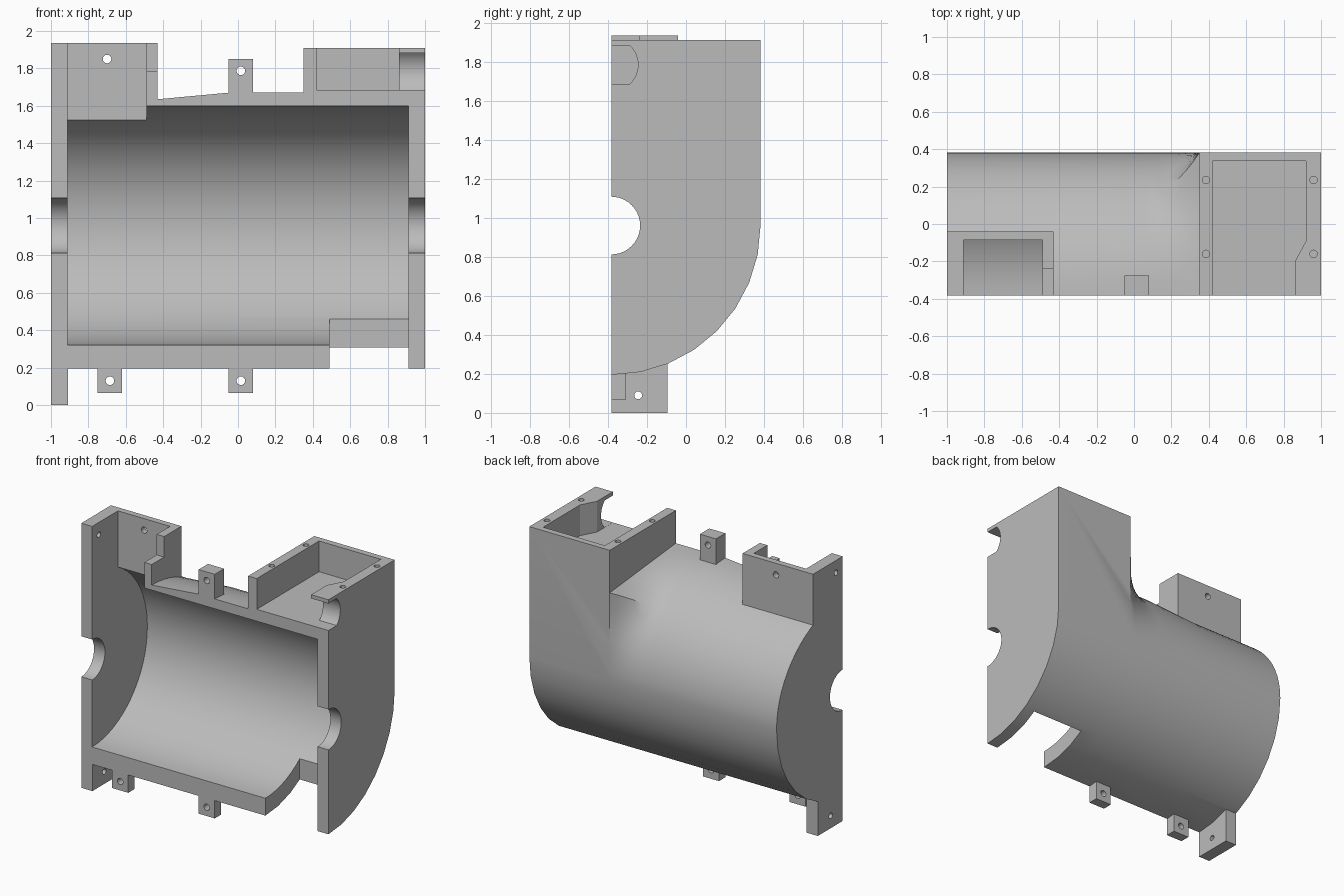
import bpy, bmesh
from math import sin, cos, pi, radians

cube = bpy.data.objects.get("Cube")
if cube:
    bpy.data.objects.remove(cube, do_unlink=True)

FRONT, BACK = -0.383, 0.382     # open split face and rear face
AXIS_Z, R = 0.96, 0.765         # barrel axis height and outer radius
BORE = 0.638

grey = bpy.data.materials.new("plain grey")
grey.use_nodes = True
grey.diffuse_color = (0.5, 0.5, 0.5, 1)
grey.node_tree.nodes["Principled BSDF"].inputs["Base Color"].default_value = (0.5, 0.5, 0.5, 1)


def loft(name, rings):
    """Closed solid skinned through rings of equal point count."""
    bm = bmesh.new()
    rows = [[bm.verts.new(p) for p in ring] for ring in rings]
    n = len(rows[0])
    for a, b in zip(rows, rows[1:]):
        for i in range(n):
            j = (i + 1) % n
            bm.faces.new((a[i], a[j], b[j], b[i]))
    bm.faces.new(rows[0])
    bm.faces.new(rows[-1])
    bmesh.ops.recalc_face_normals(bm, faces=bm.faces)
    mesh = bpy.data.meshes.new(name)
    bm.to_mesh(mesh)
    bm.free()
    obj = bpy.data.objects.new(name, mesh)
    bpy.context.collection.objects.link(obj)
    mesh.materials.append(grey)
    return obj


def prism(name, pts, lo, hi, axis):
    """Extrude a 2D outline along x, y or z."""
    place = {"x": lambda p, h: (h, p[0], p[1]),
             "y": lambda p, h: (p[0], h, p[1]),
             "z": lambda p, h: (p[0], p[1], h)}[axis]
    return loft(name, [[place(p, h) for p in pts] for h in (lo, hi)])


def box(name, x, y, z):
    return prism(name, [(x[0], y[0]), (x[1], y[0]), (x[1], y[1]), (x[0], y[1])], *z, "z")


def rod(name, centre, r, lo, hi, axis, n=24):
    pts = [(centre[0] + r * cos(2 * pi * i / n), centre[1] + r * sin(2 * pi * i / n))
           for i in range(n)]
    return prism(name, pts, lo, hi, axis)


def combine(target, other, operation):
    mod = target.modifiers.new("bool", "BOOLEAN")
    mod.operation, mod.object, mod.solver = operation, other, "EXACT"
    bpy.context.view_layer.objects.active = target
    bpy.ops.object.modifier_apply(modifier=mod.name)
    bpy.data.objects.remove(other, do_unlink=True)


def section(x, rise, square):
    """Half barrel outline; square blends the upper quarter to a block corner."""
    angles = [-pi / 2 + pi / 16 * i for i in range(8)] + [pi / 32 * i for i in range(17)]
    ring = []
    for a in angles:
        c, s = cos(a), sin(a)
        if s <= 0:
            y, z = R * c, R * s
        else:
            m = max(c, s)
            y = R * (c + square * (c / m - c))
            z = rise * (s + square * (s / m - s)) * (1 - 0.1 * square * c / m)
        ring.append((x, FRONT + y, AXIS_Z + z))
    return ring


# Barrel flowing into the square end block
rings = [section(-1, 0.675, 0), section(-0.43, 0.675, 0), section(-0.05, 0.71, 0)]
for i in range(9):
    t = i / 8
    rings.append(section(0.06 + 0.29 * t, 0.71, t ** 2))
housing = loft("housing", rings)

# Solid end block with rounded underside
block = [(FRONT + R * cos(a), AXIS_Z + R * sin(a))
         for a in [-pi / 2 + pi / 16 * i for i in range(9)]]
block += [(BACK, 1.91), (FRONT, 1.91)]
adds = [prism("end_block", block, 0.35, 1, "x"),
        box("terminal_box", (-1, -0.43), (FRONT, -0.04), (1.3, 1.935)),
        box("foot", (-1, -0.91), (FRONT, -0.095), (0, 0.45)),
        box("top_tab", (-0.05, 0.08), (FRONT, -0.275), (1.5, 1.85))]
for x in (-0.75, -0.05):
    adds.append(box("lower_tab", (x, x + 0.13), (FRONT, -0.31), (0.065, 0.27)))
for part in adds:
    combine(housing, part, "UNION")

# Bore, shaft holes and open pockets
cuts = [rod("bore", (FRONT, AXIS_Z), BORE, -0.912, 0.912, "x", 64),
        rod("shaft_hole", (FRONT, AXIS_Z), 0.148, -1.2, 1.2, "x", 40),
        box("terminal_pocket", (-0.912, -0.49), (-0.6, -0.085), (1.2, 2.2)),
        box("terminal_step", (-0.6, -0.3), (-0.6, -0.24), (1.785, 2.2)),
        box("lower_window", (0.49, 0.912), (-0.6, 0.013), (-0.2, 0.6)),
        prism("block_pocket", [(0.42, -0.6), (0.86, -0.6), (0.86, -0.2), (0.92, -0.09),
                               (0.92, 0.337), (0.42, 0.337)], 1.685, 2.2, "z")]

# Rounded side notch in the end block
arc = [radians(-46 + 92 * i / 12) for i in range(13)]
notch = [(FRONT + 0.137 * cos(a), 1.784 + 0.137 * sin(a)) for a in arc]
notch += [(-0.6, notch[-1][1]), (-0.6, notch[0][1])]
cuts.append(prism("side_notch", notch, 0.8, 1.2, "x"))

# Screw holes
for x in (0.385, 0.96):
    for y in (-0.16, 0.235):
        cuts.append(rod("top_screw", (x, y), 0.02, 1.72, 2.1, "z", 16))
for x, z, y0, y1 in ((-0.685, 0.13, -0.5, -0.2), (0.015, 0.13, -0.5, -0.2),
                     (0.015, 1.787, -0.5, -0.2), (-0.7, 1.85, -0.2, 0.1)):
    cuts.append(rod("tab_screw", (x, z), 0.023, y0, y1, "y", 16))
for y, z in ((-0.245, 0.09), (-0.305, 1.845)):
    cuts.append(rod("plate_screw", (y, z), 0.02, -1.2, -0.85, "x", 16))
for cutter in cuts:
    combine(housing, cutter, "DIFFERENCE")

# Smooth the curved walls, keep the edges crisp
bpy.ops.object.select_all(action="DESELECT")
housing.select_set(True)
bpy.context.view_layer.objects.active = housing
bpy.ops.object.shade_smooth_by_angle(angle=radians(25))
